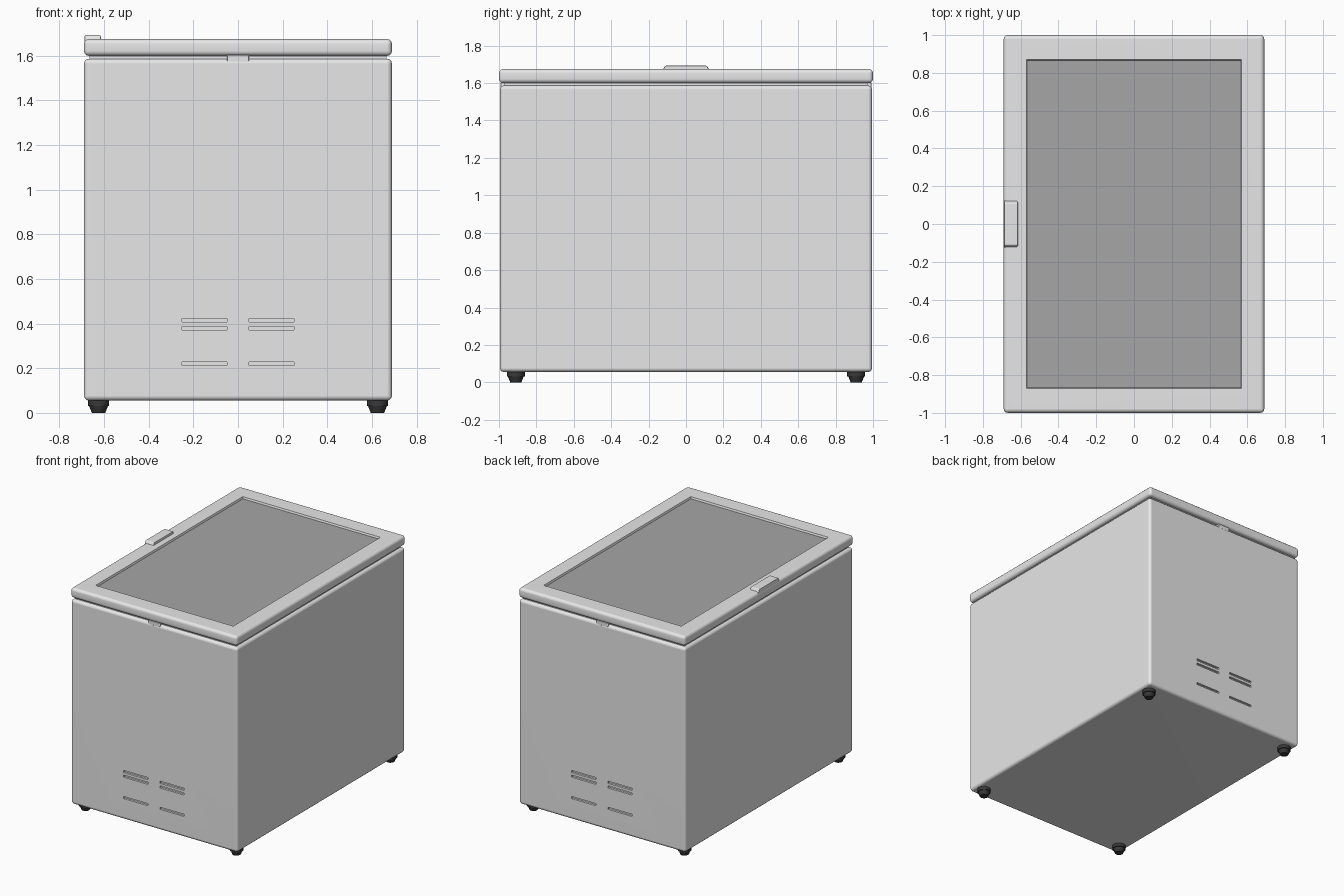
import bpy, bmesh
from mathutils import Matrix, Vector

if "Cube" in bpy.data.objects:
    bpy.data.objects.remove(bpy.data.objects["Cube"])


def material(name, value):
    m = bpy.data.materials.new(name)
    m.use_nodes = True
    colour = (value, value, value, 1)
    m.diffuse_color = colour
    m.node_tree.nodes["Principled BSDF"].inputs["Base Color"].default_value = colour
    return m


WHITE = material("white enamel", 0.8)
GREY = material("grey lid panel", 0.38)
BLACK = material("black rubber", 0.04)


def add_box(bm, lo, hi):
    lo, hi = Vector(lo), Vector(hi)
    mat = Matrix.Translation((lo + hi) / 2) @ Matrix.Diagonal((*(hi - lo), 1))
    return bmesh.ops.create_cube(bm, size=1, matrix=mat)["verts"]


def round_edges(bm, width, segments=3):
    bmesh.ops.bevel(bm, geom=bm.edges[:], offset=width, segments=segments,
                    profile=0.5, affect='EDGES')


def finish(bm, name, *mats):
    bmesh.ops.recalc_face_normals(bm, faces=bm.faces[:])
    mesh = bpy.data.meshes.new(name)
    bm.to_mesh(mesh)
    bm.free()
    for m in mats:
        mesh.materials.append(m)
    ob = bpy.data.objects.new(name, mesh)
    bpy.context.collection.objects.link(ob)
    return ob


def smooth(ob):
    bpy.ops.object.select_all(action='DESELECT')
    ob.select_set(True)
    bpy.context.view_layer.objects.active = ob
    bpy.ops.object.shade_smooth_by_angle(angle=0.7)
    ob.modifiers.new("even shading", 'WEIGHTED_NORMAL').keep_sharp = True


# Cabinet with rounded edges
bm = bmesh.new()
add_box(bm, (-0.69, -0.995, 0.055), (0.69, 0.995, 1.587))
round_edges(bm, 0.022)
cabinet = finish(bm, "cabinet", WHITE)

# Vent slots cut into the front and back
bm = bmesh.new()
for y in (-0.995, 0.995):
    for side in (-1, 1):
        for z in (0.22, 0.38, 0.415):
            x0, x1 = sorted((side * 0.05, side * 0.25))
            add_box(bm, (x0, y - 0.015, z - 0.008), (x1, y + 0.015, z + 0.008))
cutter = finish(bm, "vent_cutter", WHITE)
cutter.hide_render = True
cut = cabinet.modifiers.new("vents", 'BOOLEAN')
cut.object = cutter
cut.solver = 'EXACT'
bpy.context.view_layer.objects.active = cabinet
bpy.ops.object.modifier_apply(modifier=cut.name)
bpy.data.objects.remove(cutter)
smooth(cabinet)

# Recessed seal between cabinet and lid
bm = bmesh.new()
add_box(bm, (-0.665, -0.97, 1.57), (0.665, 0.97, 1.62))
finish(bm, "lid_seal", WHITE)

# Lid with a sunken grey panel
bm = bmesh.new()
add_box(bm, (-0.69, -1, 1.6), (0.69, 1, 1.675))
round_edges(bm, 0.022)
top = max(bm.faces, key=lambda f: f.calc_center_median().z)
bmesh.ops.inset_individual(bm, faces=[top], thickness=0.1)
for v in top.verts:
    v.co.x = 0.57 if v.co.x > 0 else -0.57
    v.co.y = 0.87 if v.co.y > 0 else -0.87
bmesh.ops.inset_individual(bm, faces=[top], thickness=0.006, depth=-0.014)
top.material_index = 1
smooth(finish(bm, "lid", WHITE, GREY))

# Tapered handle on the left-hand rim
bm = bmesh.new()
for v in add_box(bm, (-0.688, -0.14, 1.64), (-0.615, 0.14, 1.693)):
    if v.co.z > 1.66:
        v.co.y *= 0.8
round_edges(bm, 0.006, 2)
smooth(finish(bm, "lid_handle", WHITE))

# Small catches under the lid at both ends
for name, y in (("front_catch", -0.975), ("back_catch", 0.975)):
    bm = bmesh.new()
    add_box(bm, (-0.05, y - 0.018, 1.57), (0.05, y + 0.018, 1.605))
    round_edges(bm, 0.004, 1)
    smooth(finish(bm, name, WHITE))

# Four rubber feet
for end, y in (("front", -0.91), ("back", 0.91)):
    for side, x in (("right", -0.625), ("left", 0.625)):
        bm = bmesh.new()
        for r1, r2, z0, z1 in ((0.03, 0.042, 0, 0.03), (0.048, 0.048, 0.03, 0.06)):
            bmesh.ops.create_cone(bm, cap_ends=True, segments=12, radius1=r1,
                                  radius2=r2, depth=z1 - z0,
                                  matrix=Matrix.Translation((x, y, (z0 + z1) / 2)))
        smooth(finish(bm, f"{end}_{side}_foot", BLACK))
